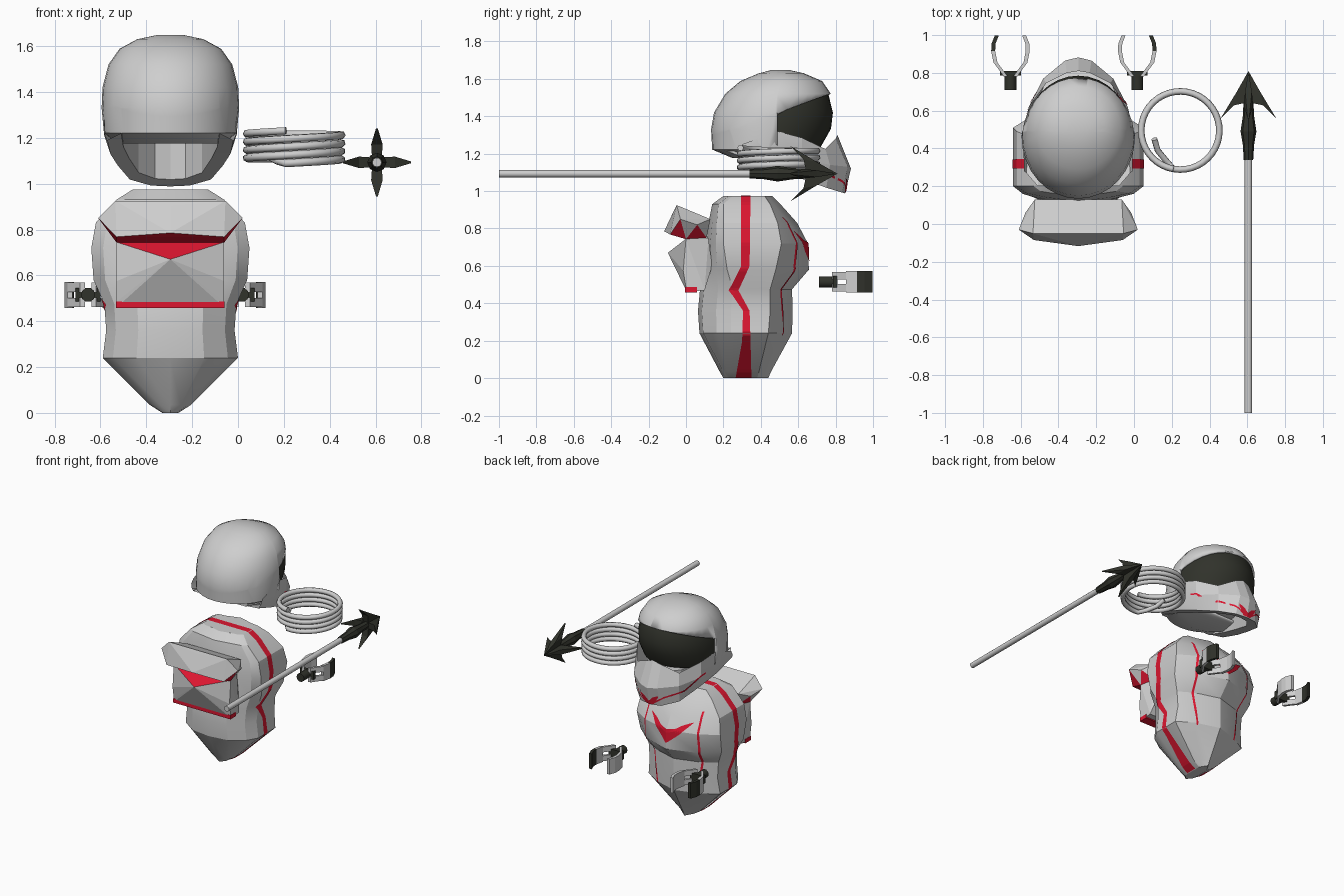
import bpy, bmesh, math
from mathutils import Vector
from mathutils.bvhtree import BVHTree

if "Cube" in bpy.data.objects:
    bpy.data.objects.remove(bpy.data.objects["Cube"])

CX = -0.295  # centre line of the suit


def mat(name, col):
    m = bpy.data.materials.new(name)
    m.diffuse_color = (*col, 1)
    m.use_nodes = True
    m.node_tree.nodes["Principled BSDF"].inputs["Base Color"].default_value = m.diffuse_color
    return m


WHITE = mat("light_grey", (0.62, 0.62, 0.62))
DARK = mat("dark_olive", (0.030, 0.032, 0.024))
RED = mat("red", (0.72, 0.008, 0.03))


def make(name, bm, mats, x=0.0, angle=None, rule=None, recalc=True):
    if recalc:
        bmesh.ops.recalc_face_normals(bm, faces=bm.faces[:])
    bm.normal_update()
    if rule:
        for f in bm.faces:
            f.material_index = rule(f)
    me = bpy.data.meshes.new(name)
    bm.to_mesh(me)
    bm.free()
    for m in mats:
        me.materials.append(m)
    ob = bpy.data.objects.new(name, me)
    ob.location.x = x
    bpy.context.collection.objects.link(ob)
    if angle:
        bpy.ops.object.select_all(action='DESELECT')
        ob.select_set(True)
        bpy.context.view_layer.objects.active = ob
        bpy.ops.object.shade_smooth_by_angle(angle=math.radians(angle))
    return ob


def loft(rows, closed=True, caps=True):
    bm = bmesh.new()
    vs = [[bm.verts.new(p) for p in r] for r in rows]
    n = len(vs[0])
    for a, b in zip(vs, vs[1:]):
        for i in range(n if closed else n - 1):
            j = (i + 1) % n
            bm.faces.new((a[i], a[j], b[j], b[i]))
    if caps:
        bm.faces.new(vs[0])
        bm.faces.new(vs[-1])
    return bm


def both(pts):
    return [(s * x, y, z) for x, y, z in pts for s in ((1, -1) if x else (1,))]


def hull(pts, bm=None):
    bm = bm or bmesh.new()
    vs = [bm.verts.new(p) for p in pts]
    r = bmesh.ops.convex_hull(bm, input=vs)
    bmesh.ops.delete(bm, geom=[v for v in r["geom_interior"] if isinstance(v, bmesh.types.BMVert)], context='VERTS')
    return bm


def box(bm, x0, x1, y0, y1, z0, z1):
    return hull([(x, y, z) for x in (x0, x1) for y in (y0, y1) for z in (z0, z1)], bm)


def ribbon(name, pairs, target, axis, sign, mirror=False):
    """Thin red stripe between paired edge points, draped on the target along an axis."""
    me = target.data
    tree = BVHTree.FromPolygons([v.co for v in me.vertices], [p.vertices[:] for p in me.polygons])
    d = Vector((0, 0, 0))
    d[axis] = sign
    bm = bmesh.new()
    for m in ((1, -1) if mirror else (1,)):
        grid = []
        for (a, b), (c, e) in zip(pairs, pairs[1:]):
            n = max(2, int((Vector(c) - Vector(a)).length / 0.015))
            for k in range(n + 1):
                l, r = Vector(a).lerp(Vector(c), k / n), Vector(b).lerp(Vector(e), k / n)
                row = []
                for w in range(5):
                    q = l.lerp(r, w / 4)
                    o = list(q)
                    o.insert(axis, 3 * sign)
                    o[0] *= m
                    dd = Vector((d.x * m, d.y, d.z))
                    hit, nor, _, _ = tree.ray_cast(Vector(o), -dd)
                    if hit:
                        hit = hit + (nor if nor.dot(dd) > 0 else -nor) * 0.004
                        hit.z = max(hit.z, 0.0)
                    row.append(bm.verts.new(hit) if hit else None)
                grid.append(row)
        for g, h in zip(grid, grid[1:]):
            for w in range(4):
                q = (g[w], g[w + 1], h[w + 1], h[w])
                if all(q):
                    f = bm.faces.new(q)
                    f.normal_update()
                    if f.normal.dot(Vector((d.x * m, d.y, d.z))) < 0:
                        f.normal_flip()
    make(name, bm, [RED], CX, recalc=False)


# Torso: lofted rings (z, half width, back y, front y, side back y, side front y)
rows = []
for z, w, yb, yf, s1, s2 in [
        (0, .035, .20, .44, .26, .38), (.035, .09, .18, .455, .25, .39), (.24, .295, .072, .567, .24, .44),
        (.36, .28, .064, .57, .24, .45), (.475, .288, .075, .567, .25, .45), (.58, .335, .10, .657, .22, .48),
        (.72, .345, .11, .652, .20, .51), (.83, .325, .12, .594, .20, .49), (.93, .235, .14, .505, .20, .45),
        (.974, .165, .20, .46, .25, .42)]:
    h = [(.62 * w, yf - .28 * (yf - s2) - .02), (w, s2), (w, s1), (.85 * w, s1 - .45 * (s1 - yb)), (.5 * w, yb + .02)]
    rows.append([(0, yf, z)] + [(x, y, z) for x, y in h] + [(0, yb, z)] + [(-x, y, z) for x, y in h[::-1]])
torso = make("torso", loft(rows), [WHITE], CX, 24)

# Torso stripes and chest chevron
side = [(.97, .295, .345), (.6, .295, .34), (.47, .23, .28), (.36, .305, .34), (.2, .30, .345), (.003, .265, .35)]
ribbon("side_stripes", [((a, z), (b, z)) for z, a, b in side], torso, 0, 1, True)
ribbon("collar_stripe", [((-.168, .295), (-.168, .345)), ((.168, .295), (.168, .345))], torso, 2, 1)
line = [(.205, .86), (.215, .6), (.19, .48), (.155, .23)]
ribbon("front_lines", [((x, z), (x + .013, z)) for x, z in line], torso, 1, 1, True)
chev = [(0, .725, .625), (.06, .735, .675), (.1, .76, .71), (.17, .79, .785)]
ribbon("chest_chevron", [((x, a), (x, b)) for x, a, b in chev], torso, 1, 1, True)

# Backpack
wing = [(.24, -.05, .925), (0, -.06, .905), (.315, -.03, .85), (.235, -.085, .768), (0, -.117, .785),
        (.23, .13, .85), (.235, 0, .743), (.2, .11, .75), (.28, .06, .82)]
make("backpack_top", hull(both(wing)), [WHITE, RED], CX, rule=lambda f: int(f.normal.z < -.6))
body = [(.235, 0, .745), (0, -.097, .67), (.235, -.015, .575), (0, -.03, .575), (.235, 0, .485),
        (.235, .005, .46), (.235, .1, .47), (.2, .14, .6), (.2, .12, .75)]
make("backpack_body", hull(both(body)), [WHITE, RED], CX,
     rule=lambda f: int(f.normal.z > .3 and f.normal.y < -.3 and f.calc_center_median().z > .68))
make("backpack_band", box(None, -.237, .237, -.006, .06, .457, .487), [RED], CX)


# Helmet shell: lofted dome with the face opening cut out
def dome(scale=1.0):
    out = []
    for z, w, yb, yf in [(1.176, .235, .25, .62), (1.222, .29, .14, .73), (1.33, .30, .134, .79),
                         (1.42, .296, .15, .80), (1.52, .27, .21, .775), (1.588, .222, .29, .728),
                         (1.63, .145, .39, .63), (1.648, .06, .46, .55)]:
        c, hl = (yb + yf) / 2, (yf - yb) / 2
        out.append([(scale * w * math.cos(t), c + scale * hl * math.sin(t), z if scale == 1 else 1.4 + (z - 1.4) * scale)
                    for t in [math.tau * i / 32 for i in range(32)]])
    return loft(out)


bm = dome()
brim = Vector((0, -.357, 1)).normalized()
for co, no in (((0, .49, 1.42), (0, 1, 0)), ((0, .49, 1.42), brim)):
    bmesh.ops.bisect_plane(bm, geom=bm.verts[:] + bm.edges[:] + bm.faces[:], plane_co=co, plane_no=no)
cut = []
for f in bm.faces:
    c = f.calc_center_median()
    if c.y > .49 and (c - Vector((0, .49, 1.42))).dot(brim) < 0:
        cut.append(f)
bmesh.ops.delete(bm, geom=cut, context='FACES')
shell = make("helmet_shell", bm, [WHITE], CX, 35)
sol = shell.modifiers.new("thickness", 'SOLIDIFY')
sol.thickness, sol.offset = .018, -1

# Visor: slightly smaller dome kept only behind the opening
bm = dome(.955)
for co, no in (((0, .42, 0), (0, -1, 0)), ((0, 0, 1.2), (0, 0, -1)), ((0, 0, 1.57), (0, 0, 1))):
    bmesh.ops.bisect_plane(bm, geom=bm.verts[:] + bm.edges[:] + bm.faces[:], plane_co=co, plane_no=no, clear_outer=True)
make("visor", bm, [DARK], CX, 35)

# Jaw guard: half rows mirrored, with lower flange and inner wall
top = [(.285, .30, 1.25), (.292, .49, 1.32), (.262, .62, 1.285), (.17, .745, 1.225), (.06, .80, 1.28), (0, .81, 1.30)]
mid = [(.287, .28, 1.22), (.29, .46, 1.215), (.262, .62, 1.17), (.185, .77, 1.14), (.07, .865, 1.13), (0, .882, 1.12)]
low = [(.275, .27, 1.19), (.262, .44, 1.13), (.23, .58, 1.08), (.177, .75, 1.018), (.085, .835, .992), (0, .85, .988)]
flange = [(x * .78, y - .07, z + .03) for x, y, z in low]
inner = [(x * .78, y - .07, 1.215) for x, y, z in low]
rows = [r + [(-x, y, z) for x, y, z in r[-2::-1]] for r in (top, mid, low, flange, inner)]
bm = loft(rows, closed=False, caps=False)
bm.verts.ensure_lookup_table()
bm.faces.new(bm.verts[-len(rows[0]):])
jaw = make("jaw_guard", bm, [WHITE], CX, 20)
ribbon("jaw_lines", [((x, z), (x, z + .012)) for x, z in [(.27, 1.185), (.2, 1.09), (.1, 1.05), (.03, 1.0)]],
       jaw, 1, 1, True)
ribbon("chin_mark", [((0, .992), (0, 1.02)), ((.03, .995), (.03, 1.05)), ((.07, 1.055), (.07, 1.07))], jaw, 1, 1, True)

# Coiled rope with its loose end tucked inside
pts = []
for i in range(4 * 40 + 1):
    t = math.radians(-100) - math.tau * i / 40
    z = 1.232 - .0355 * i / 40
    pts.append((.245 + .207 * math.cos(t), .495 + .207 * math.sin(t), z + .006 * math.cos(t)))
pts += [(.17, .335, 1.10), (.125, .39, 1.125), (.108, .45, 1.155)]
cu = bpy.data.curves.new("rope_coil", 'CURVE')
cu.dimensions, cu.bevel_depth, cu.bevel_resolution, cu.use_fill_caps = '3D', .0175, 1, True
sp = cu.splines.new('POLY')
sp.points.add(len(pts) - 1)
for p, co in zip(sp.points, pts):
    p.co = (*co, 1)
cu.materials.append(WHITE)
rope = bpy.data.objects.new("rope_coil", cu)
bpy.context.collection.objects.link(rope)
bpy.ops.object.select_all(action='DESELECT')
rope.select_set(True)
bpy.context.view_layer.objects.active = rope
bpy.ops.object.convert(target='MESH')


# Spear: turned shaft and socket, four curved barbs
def turned(profile, cx, cz, n):
    return loft([[(cx + r * math.cos(math.tau * i / n), y, cz + r * math.sin(math.tau * i / n)) for i in range(n)]
                 for y, r in profile])


make("spear_shaft", turned([(-1, .02), (.36, .02)], .606, 1.093, 12), [WHITE], 0, 40)
make("spear_socket", turned([(.34, .025), (.42, .03), (.49, .042), (.57, .03), (.65, .026), (.8, .004)], .606, 1.093, 8), [DARK])
bm = bmesh.new()
for k in range(4):
    a = math.tau * k / 4
    place = lambda r, y, t: (.606 + r * math.cos(a) - t * math.sin(a), y, 1.093 + r * math.sin(a) + t * math.cos(a))
    root = [(0, .81, 0), (0, .645, .02), (0, .645, -.02)]
    bend = [(.062, .70, .018), (.062, .70, -.018), (.078, .628, .025), (.078, .628, -.025)]
    hull([place(*p) for p in root + bend], bm)
    hull([place(*p) for p in bend + [(.148, .558, .004), (.148, .558, -.004)]], bm)
make("spear_barbs", bm, [DARK])

# Grippers: dark stem and hinge, two curved jaws, outer jaw with dark tip
arc = [(.035, .78), (.06, .815), (.09, .855), (.102, .915), (.1, .955), (.083, .998)]
for name, cx, out in (("left", -.654, -1), ("right", .017, 1)):
    make(name + "_gripper_stem", turned([(.71, .031), (.80, .031)], cx, .515, 10), [DARK], 0, 40)
    make(name + "_gripper_hinge", box(None, cx - .055, cx + .055, .785, .81, .485, .545), [DARK])
    for s in (1, -1):
        bm = bmesh.new()
        for i, (p, q) in enumerate(zip(arc, arc[1:])):
            spans = [(.462, .502), (.528, .568)] if i < 2 else [(.458, .572)]
            for z0, z1 in spans:
                hull([(cx + s * (x - t), y, z) for x, y in (p, q) for t in (0, .021) for z in (z0, z1)], bm)
        tip = (lambda f: int(f.calc_center_median().y > .913)) if s == out else None
        make(name + ("_gripper_outer" if s == out else "_gripper_inner"), bm, [WHITE, DARK], 0, rule=tip)
